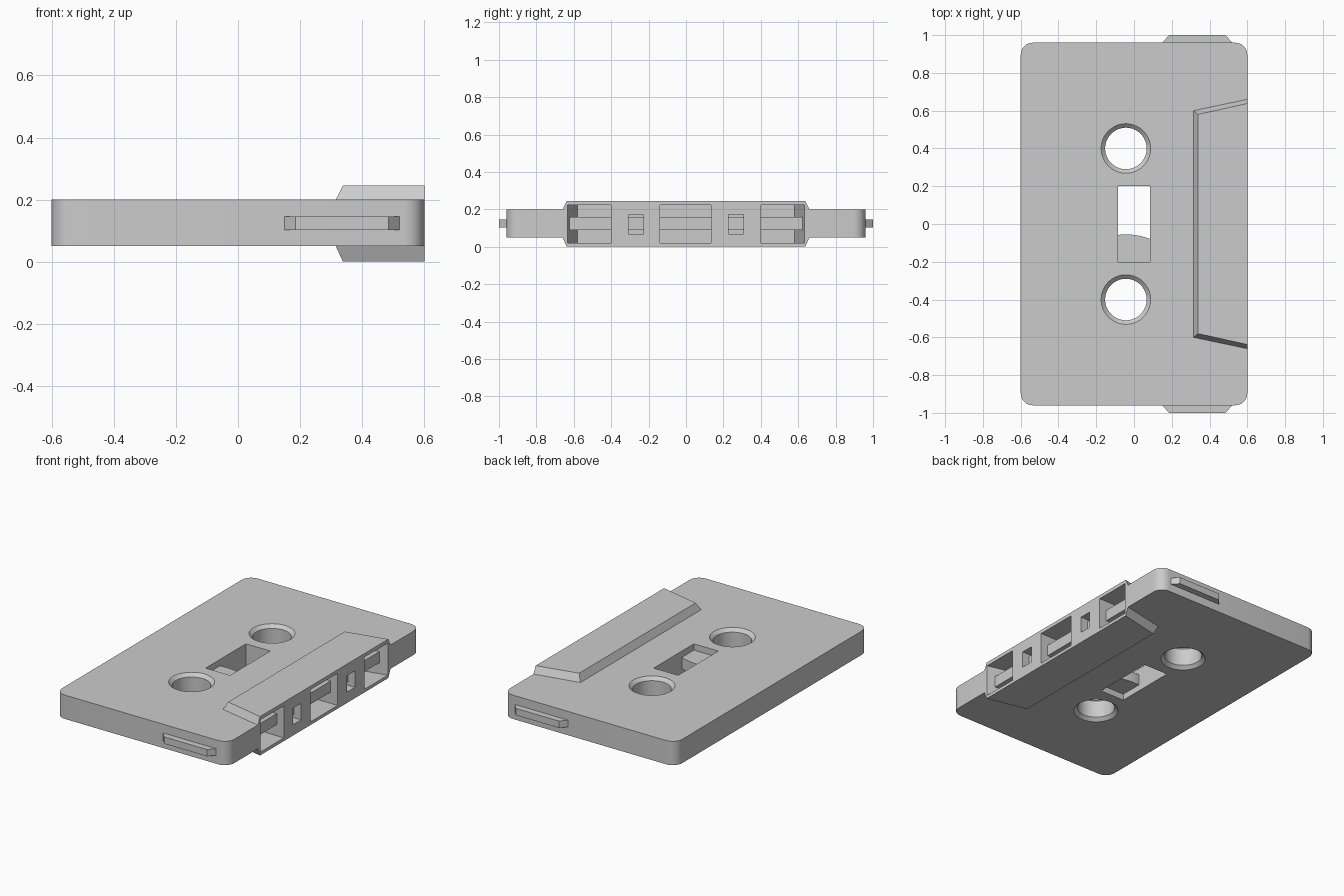
import bpy, bmesh, math

if "Cube" in bpy.data.objects:
    bpy.data.objects.remove(bpy.data.objects["Cube"])


def loft(name, rings):
    """Closed solid through a stack of (z, [(x, y), ...]) outlines."""
    bm = bmesh.new()
    loops = [[bm.verts.new((x, y, z)) for x, y in pts] for z, pts in rings]
    n = len(loops[0])
    for a, b in zip(loops, loops[1:]):
        for i in range(n):
            j = (i + 1) % n
            bm.faces.new((a[i], a[j], b[j], b[i]))
    bm.faces.new(loops[0][::-1])
    bm.faces.new(loops[-1])
    bmesh.ops.recalc_face_normals(bm, faces=bm.faces)
    mesh = bpy.data.meshes.new(name)
    bm.to_mesh(mesh)
    bm.free()
    obj = bpy.data.objects.new(name, mesh)
    bpy.context.collection.objects.link(obj)
    return obj


def prism(name, pts, z0, z1):
    return loft(name, [(z0, pts), (z1, pts)])


def rect(x0, x1, y0, y1):
    return [(x0, y0), (x1, y0), (x1, y1), (x0, y1)]


def circle(cx, cy, r, n=40):
    return [(cx + r * math.cos(2 * math.pi * i / n),
             cy + r * math.sin(2 * math.pi * i / n)) for i in range(n)]


def rounded_rect(hx, hy, r, n=6):
    pts = []
    for k, (sx, sy) in enumerate([(1, 1), (-1, 1), (-1, -1), (1, -1)]):
        for i in range(n + 1):
            a = math.pi / 2 * (k + i / n)
            pts.append((sx * (hx - r) + r * math.cos(a), sy * (hy - r) + r * math.sin(a)))
    return pts


def boolean(obj, tool, operation):
    mod = obj.modifiers.new("cut", 'BOOLEAN')
    mod.operation, mod.solver, mod.object = operation, 'EXACT', tool
    bpy.context.view_layer.objects.active = obj
    bpy.ops.object.modifier_apply(modifier=mod.name)
    bpy.data.objects.remove(tool)


# Shell with rounded corners
shell = prism("shell", rounded_rect(0.6, 0.96, 0.065), 0.05, 0.2)

# Raised head block, tapered on top and underneath
wide = [(0.315, -0.6), (0.6, -0.66), (0.6, 0.66), (0.315, 0.6)]
narrow = [(0.338, -0.58), (0.6, -0.638), (0.6, 0.638), (0.338, 0.58)]
boolean(shell, loft("head_block", [(0, narrow), (0.05, wide), (0.2, wide), (0.245, narrow)]), 'UNION')

# Chamfered hub holes
HUB_X = -0.043
for s in (-1, 1):
    rings = [(z, circle(HUB_X, s * 0.4, r)) for z, r in
             ((0.04, 0.142), (0.07, 0.11), (0.18, 0.11), (0.21, 0.142))]
    boolean(shell, loft("hub_cutter", rings), 'DIFFERENCE')

# Viewing window
boolean(shell, prism("window_cutter", rect(-0.085, 0.085, -0.2, 0.2), 0, 0.3), 'DIFFERENCE')

# Openings along the head edge: three large, two small
boolean(shell, prism("middle_cutter", rect(0.36, 0.65, -0.138, 0.135), 0.02, 0.222), 'DIFFERENCE')
for s in (-1, 1):
    outer = [(0.36, s * 0.4), (0.65, s * 0.4), (0.65, s * 0.645), (0.36, s * 0.58)]
    boolean(shell, prism("outer_cutter", outer, 0.02, 0.222), 'DIFFERENCE')
    y0, y1 = sorted((s * 0.228, s * 0.308))
    boolean(shell, prism("small_cutter", rect(0.45, 0.65, y0, y1), 0.068, 0.172), 'DIFFERENCE')

# Tape running behind the openings
prism("tape_strip", [(0.355, -0.58), (0.55, -0.624), (0.55, 0.624), (0.355, 0.58)], 0.09, 0.16)

# Edge of the wound tape seen through the window
arc = []
for i in range(9):
    x = 0.085 - 0.17 * i / 8
    arc.append((x, -0.4 + math.sqrt(0.345 ** 2 - (x - HUB_X) ** 2)))
prism("tape_roll", [(-0.085, -0.2), (0.085, -0.2)] + arc, 0.09, 0.16)

# Side tabs
for s, side in ((-1, "front"), (1, "back")):
    prism(side + "_tab", [(0.15, s * 0.96), (0.185, s), (0.485, s), (0.52, s * 0.96)], 0.102, 0.145)

# Smooth the round walls, keep edges sharp
bpy.ops.object.select_all(action='DESELECT')
shell.select_set(True)
bpy.context.view_layer.objects.active = shell
bpy.ops.object.shade_smooth_by_angle(angle=math.radians(30))
